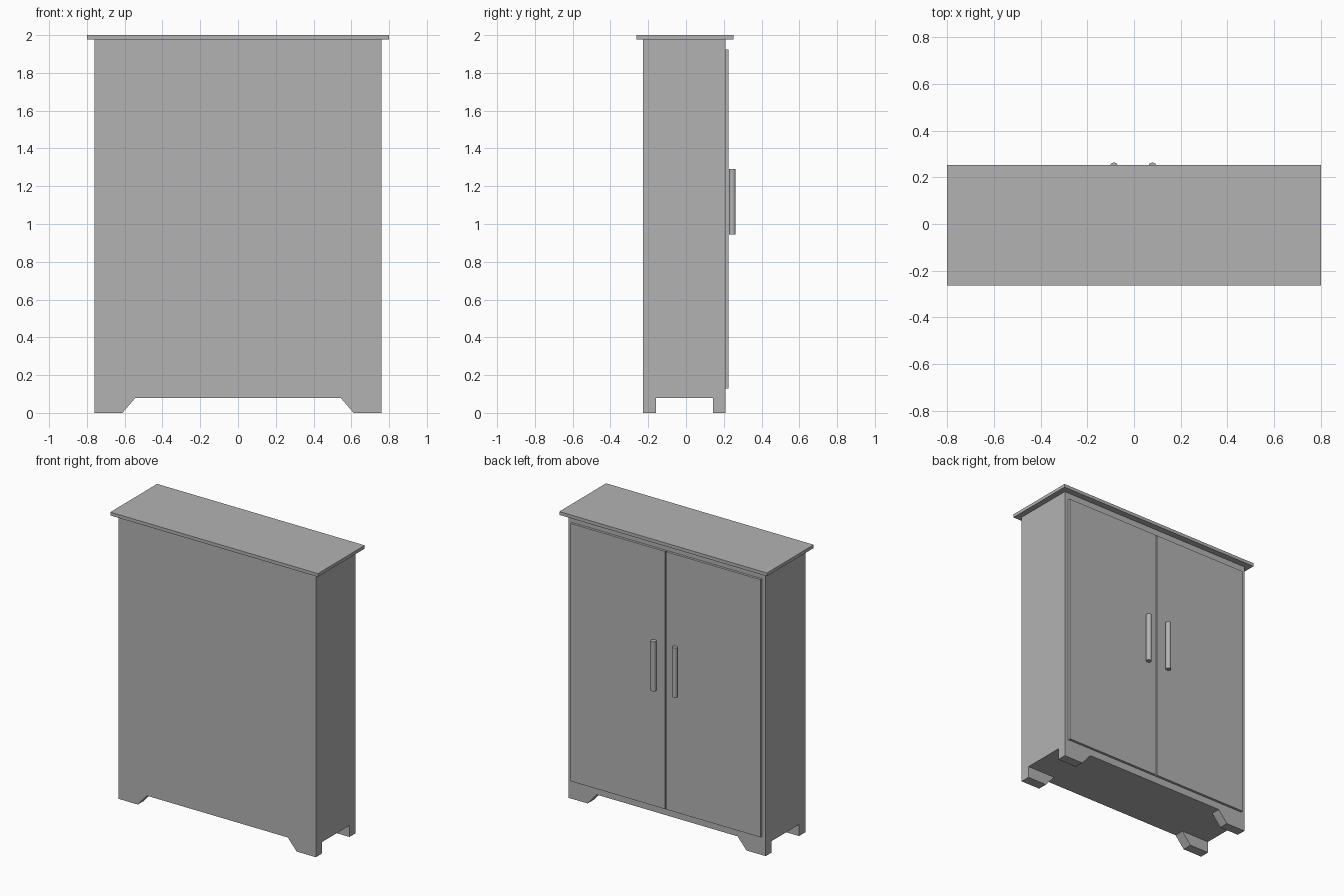
import bpy, bmesh, math

if "Cube" in bpy.data.objects:
    bpy.data.objects.remove(bpy.data.objects["Cube"])

# dark grey finish shared by all parts
finish = bpy.data.materials.new("dark_grey")
finish.diffuse_color = (0.45, 0.45, 0.45, 1)
finish.use_nodes = True
finish.node_tree.nodes["Principled BSDF"].inputs["Base Color"].default_value = finish.diffuse_color


def extrude_profile(name, pts, y0, y1):
    """Extrude an xz profile from y0 to y1."""
    bm = bmesh.new()
    face = bm.faces.new([bm.verts.new((x, y0, z)) for x, z in pts])
    ext = bmesh.ops.extrude_face_region(bm, geom=[face])["geom"]
    bmesh.ops.translate(bm, vec=(0, y1 - y0, 0),
                        verts=[v for v in ext if isinstance(v, bmesh.types.BMVert)])
    bmesh.ops.recalc_face_normals(bm, faces=bm.faces)
    me = bpy.data.meshes.new(name)
    bm.to_mesh(me)
    bm.free()
    me.materials.append(finish)
    ob = bpy.data.objects.new(name, me)
    bpy.context.collection.objects.link(ob)
    return ob


def box(name, x0, x1, y0, y1, z0, z1):
    return extrude_profile(name, [(x0, z0), (x1, z0), (x1, z1), (x0, z1)], y0, y1)


FRONT, BACK = -0.228, 0.208

# cabinet carcass and overhanging top
box("cabinet_body", -0.76, 0.76, FRONT, BACK, 0.08, 1.977)
box("top_board", -0.8, 0.8, -0.263, 0.252, 1.977, 2.0)

# bracket feet with sloped inner sides
for side, s in (("left", -1), ("right", 1)):
    foot = [(s * 0.76, 0), (s * 0.612, 0), (s * 0.543, 0.08), (s * 0.76, 0.08)]
    extrude_profile(f"front_foot_{side}", foot, FRONT, -0.159)
    extrude_profile(f"back_foot_{side}", foot, 0.142, BACK)

# two doors, each with an upright round handle
for side, x0, x1, hx in (("left", -0.732, -0.004, -0.086),
                         ("right", 0.004, 0.732, 0.079)):
    box(f"door_{side}", x0, x1, BACK, 0.225, 0.13, 1.925)
    bpy.ops.mesh.primitive_cylinder_add(vertices=16, radius=0.018, depth=0.346,
                                        location=(hx, 0.245, 1.118))
    handle = bpy.context.object
    handle.name = f"handle_{side}"
    handle.data.materials.append(finish)
    bpy.ops.object.shade_smooth_by_angle(angle=math.radians(40))
